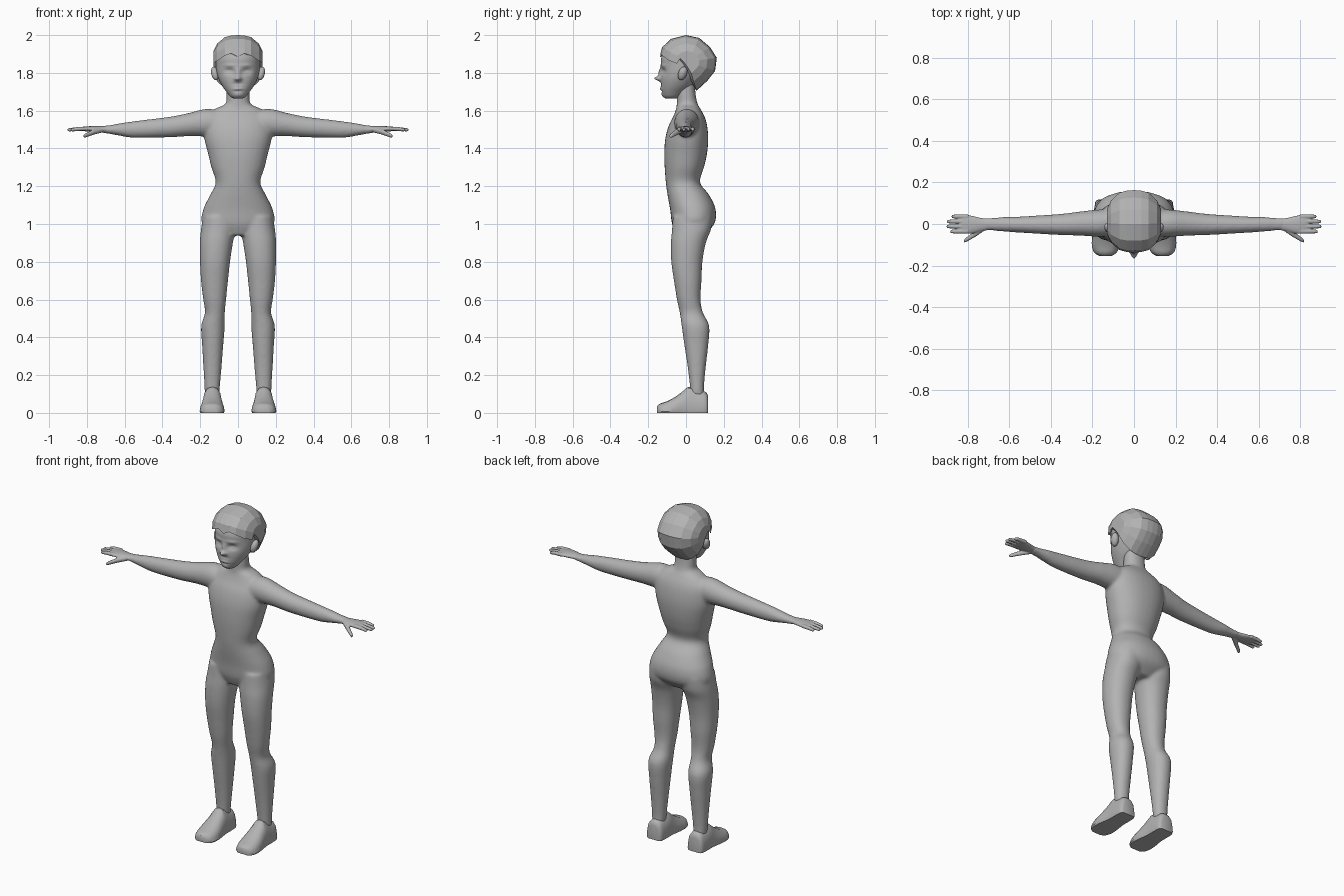
import bpy, bmesh, math
from mathutils import Vector

grey = bpy.data.materials.new("plain grey")
grey.diffuse_color = (0.45, 0.45, 0.45, 1)


def ring(axis, pos, u0, u1, v0, v1, n=32, power=2.0):
    """Rounded cross-section spanning u0..u1, v0..v1 at pos on the axis."""
    pts = []
    for i in range(n):
        a = 2 * math.pi * i / n
        c, s = math.cos(a), math.sin(a)
        u = (u0 + u1) / 2 + (u1 - u0) / 2 * math.copysign(abs(c) ** (2 / power), c)
        v = (v0 + v1) / 2 + (v1 - v0) / 2 * math.copysign(abs(s) ** (2 / power), s)
        pts.append({'x': (pos, u, v), 'y': (u, pos, v), 'z': (u, v, pos)}[axis])
    return pts


def loft(bm, rings):
    rows = [[bm.verts.new(p) for p in r] for r in rings]
    n = len(rows[0])
    for a, b in zip(rows, rows[1:]):
        for i in range(n):
            j = (i + 1) % n
            bm.faces.new((a[i], a[j], b[j], b[i]))
    bm.faces.new(rows[0])
    bm.faces.new(rows[-1])


def refine(rows, steps):
    """Catmull-Rom interpolation between the rows of a section table."""
    out = []
    for k in range(len(rows) - 1):
        p = [rows[max(0, min(len(rows) - 1, k + d))] for d in (-1, 0, 1, 2)]
        for s in range(steps):
            t = s / steps
            out.append([0.5 * (2 * b + (c - a) * t + (2 * a - 5 * b + 4 * c - d) * t * t
                               + (3 * b - a - 3 * c + d) * t ** 3) for a, b, c, d in zip(*p)])
    return out + [list(rows[-1])]


def finish(name, bm, smooth=True, angle=None):
    bmesh.ops.recalc_face_normals(bm, faces=bm.faces)
    me = bpy.data.meshes.new(name)
    bm.to_mesh(me)
    bm.free()
    me.materials.append(grey)
    if smooth:
        me.shade_smooth()
        if angle:
            me.set_sharp_from_angle(angle=math.radians(angle))
    ob = bpy.data.objects.new(name, me)
    bpy.context.collection.objects.link(ob)
    return ob


def fuse(ob, voxel, iterations):
    """Melt overlapping pieces into one smooth skin."""
    m = ob.modifiers.new("fuse", 'REMESH')
    m.mode, m.voxel_size, m.use_smooth_shade = 'VOXEL', voxel, True
    m = ob.modifiers.new("soften", 'SMOOTH')
    m.factor, m.iterations = 0.5, iterations


# Body: torso and neck (z, half width, front y, back y)
torso = [(.94, .10, -.05, .09), (1.0, .188, -.074, .15), (1.077, .184, -.084, .157),
         (1.155, .147, -.098, .122), (1.22, .118, -.107, .074), (1.3, .141, -.113, .095),
         (1.37, .158, -.115, .111), (1.45, .178, -.11, .118), (1.52, .18, -.092, .112),
         (1.57, .165, -.067, .098), (1.61, .12, -.052, .076), (1.635, .068, -.049, .062),
         (1.68, .061, -.048, .052), (1.76, .06, -.045, .045)]
# legs (z, inner x, outer x, front y, back y)
leg = [(.09, .1, .175, .024, .095), (.15, .095, .178, .02, .096), (.255, .086, .184, .007, .106),
       (.36, .078, .19, -.009, .118), (.46, .07, .195, -.023, .123), (.53, .07, .175, -.033, .09),
       (.6, .063, .184, -.048, .077), (.7, .053, .196, -.064, .082), (.8, .042, .201, -.078, .087),
       (.9, .027, .202, -.08, .105), (.97, .015, .196, -.074, .132), (1.04, .02, .185, -.07, .14)]
# arms (x, front y, back y, low z, high z)
arm = [(.05, -.06, .07, 1.46, 1.59), (.16, -.062, .07, 1.463, 1.61), (.26, -.056, .06, 1.465, 1.588),
       (.36, -.053, .048, 1.459, 1.568), (.545, -.042, .036, 1.456, 1.545),
       (.62, -.037, .034, 1.466, 1.534), (.68, -.032, .03, 1.477, 1.523), (.73, -.031, .03, 1.485, 1.518)]
bm = bmesh.new()
loft(bm, [ring('z', z, -w, w, f, b, power=2.2) for z, w, f, b in refine(torso, 4)])
for s in (-1, 1):
    loft(bm, [ring('z', z, s * i, s * o, f, b, power=2.15) for z, i, o, f, b in refine(leg, 4)])
    loft(bm, [ring('x', s * x, *r) for x, *r in refine(arm, 4)])
fuse(finish("body", bm), .008, 8)

# Hands: palm, four fingers and a thumb
palm = [(.68, -.027, .026, 1.482, 1.517), (.73, -.034, .028, 1.486, 1.518),
        (.78, -.046, .04, 1.488, 1.518), (.82, -.047, .046, 1.492, 1.515), (.84, -.043, .043, 1.495, 1.51)]


def digit(bm, points, radius):
    rows = []
    for k, p in enumerate(points):
        rows.append([Vector(p) + Vector((0, radius[k] * math.cos(a), radius[k] * math.sin(a)))
                     for a in [math.pi * i / 5 for i in range(10)]])
    loft(bm, rows)


for s, side in ((-1, "right"), (1, "left")):
    bm = bmesh.new()
    loft(bm, [ring('x', s * x, *r, n=20) for x, *r in refine(palm, 3)])
    for y, tip in ((-.036, .885), (-.012, .902), (.012, .9), (.036, .878)):
        digit(bm, [(s * .8, y, 1.505), (s * .85, y, 1.503), (s * (tip - .008), y, 1.499), (s * tip, y, 1.499)],
              (.011, .0105, .009, .006))
    digit(bm, [(s * .72, -.018, 1.498), (s * .765, -.048, 1.487), (s * .81, -.077, 1.468),
               (s * .818, -.083, 1.464)], (.014, .015, .011, .007))
    fuse(finish(side + "_hand", bm), .0035, 2)

# Shoes: lofted heel to toe (y, half width, height)
shoe = [(.117, .034, .085), (.105, .047, .11), (.06, .05, .122), (.015, .05, .138), (-.02, .054, .112),
        (-.06, .06, .083), (-.105, .061, .06), (-.138, .05, .049), (-.153, .028, .036)]
for s, side in ((-1, "right"), (1, "left")):
    bm = bmesh.new()
    rows = []
    for y, w, h in refine(shoe, 3):
        c = s * (.136 + .1 * max(0, -y) * .1)
        outline = [(-1, 0), (-1.08, .12), (-1.0, .45), (-.85, .75), (-.5, .95), (0, 1),
                   (.5, .95), (.85, .75), (1.0, .45), (1.08, .12), (1, 0)]
        rows.append([(c + w * u, y, h * v) for u, v in outline])
    loft(bm, rows)
    finish(side + "_shoe", bm, angle=40)

# Head: lofted skull (z, half width, front y, back y), features pushed in or out
head = [(1.664, .024, -.108, -.05), (1.675, .042, -.12, -.03), (1.7, .062, -.13, .0),
        (1.73, .083, -.134, .035), (1.765, .101, -.135, .065), (1.80, .112, -.133, .095),
        (1.84, .117, -.132, .12), (1.88, .117, -.131, .125), (1.92, .1, -.112, .11), (1.96, .065, -.075, .075)]
# feature: x, z, x spread, z spread, push along y
features = [(0, 1.77, .013, .012, -.03), (0, 1.80, .011, .026, -.013), (0, 1.715, .025, .006, -.006),
            (0, 1.742, .03, .008, .004), (0, 1.703, .022, .005, .004), (0, 1.682, .025, .01, -.004)]
for s in (-1, 1):
    features += [(s * .045, 1.808, .022, .014, .018), (s * .047, 1.806, .013, .008, -.009),
                 (s * .045, 1.84, .03, .008, -.005), (s * .014, 1.767, .007, .008, -.007)]
bm = bmesh.new()
loft(bm, [ring('z', z, -w, w, f, b, n=72, power=2.1) for z, w, f, b in refine(head, 7)])
for v in bm.verts:
    if v.co.y < -.03:
        x, z = v.co.x, v.co.z
        v.co.y += sum(p * math.exp(-((x - fx) / sx) ** 2 - ((z - fz) / sz) ** 2)
                      for fx, fz, sx, sz, p in features)
finish("head", bm)

# Ears
for s, side in ((-1, "right"), (1, "left")):
    bm = bmesh.new()
    bmesh.ops.create_uvsphere(bm, u_segments=14, v_segments=9, radius=1)
    for v in bm.verts:
        x, y, z = v.co
        v.co = (s * (.122 + .021 * x + .006 * z), -.018 + .024 * y + .008 * z, 1.797 + .036 * z)
    finish(side + "_ear", bm)

# Hair: flat-faceted cap, side profile (y, z) shrunk towards the sides
profile = [(-.137, 1.885), (-.127, 1.935), (-.08, 1.98), (0, 2.0), (.07, 1.985), (.127, 1.937),
           (.163, 1.88), (.154, 1.81), (.112, 1.757), (.055, 1.705), (.01, 1.78), (-.04, 1.85), (-.09, 1.90)]
half = [(.035, .985, .018), (.07, .92, .008), (.11, .68, -.012), (.13, .4, -.02)]
slices = [(-x, k, d) for x, k, d in reversed(half)] + [(0, 1, 0)] + half
bm = bmesh.new()
rows = []
for x, k, lift in slices:
    row = [(x, .01 + (y - .01) * k, 1.86 + (z - 1.86) * k) for y, z in profile]
    row[0] = (x, row[0][1], row[0][2] + lift)
    rows.append(row)
loft(bm, rows)
finish("hair", bm, smooth=False)
